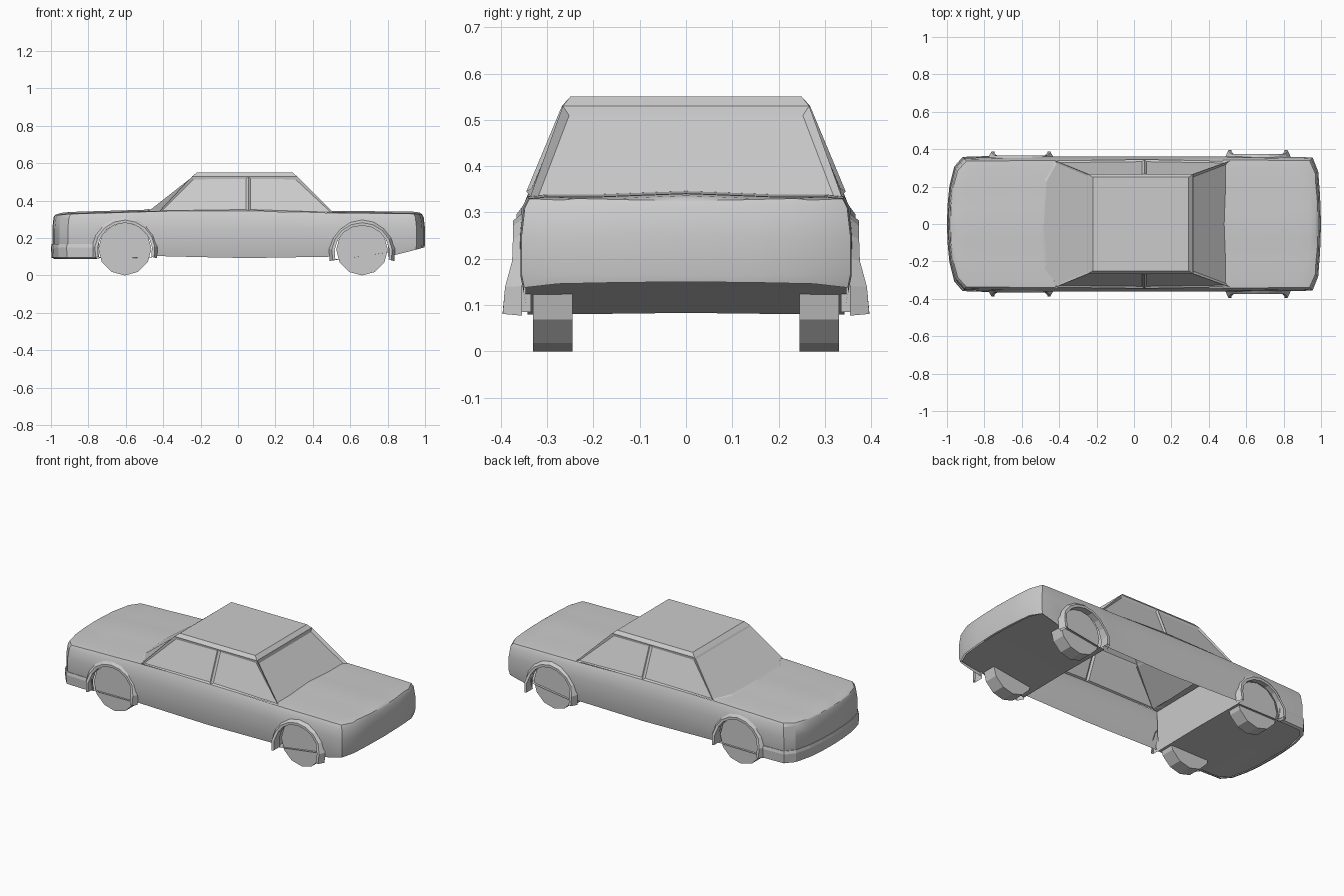
import bpy, bmesh
from math import cos, sin, radians

if "Cube" in bpy.data.objects:
    bpy.data.objects.remove(bpy.data.objects["Cube"])

ARCHES = [(-0.605, 0.135, 0.147), (0.663, 0.120, 0.148)]   # x, z, radius


def interp(table, x):
    """Piecewise linear lookup."""
    if x <= table[0][0]:
        return table[0][1]
    for (a, va), (b, vb) in zip(table, table[1:]):
        if x <= b:
            return va + (vb - va) * (x - a) / (b - a)
    return table[-1][1]


def make(name, verts, faces, mirror=True, smooth=False):
    me = bpy.data.meshes.new(name)
    me.from_pydata(verts, [], faces)
    bm = bmesh.new()
    bm.from_mesh(me)
    bmesh.ops.remove_doubles(bm, verts=bm.verts, dist=0.0005)
    bmesh.ops.recalc_face_normals(bm, faces=bm.faces)
    bm.to_mesh(me)
    bm.free()
    ob = bpy.data.objects.new(name, me)
    bpy.context.collection.objects.link(ob)
    if mirror:
        mod = ob.modifiers.new("Mirror", 'MIRROR')
        mod.use_axis = (False, True, False)
    if smooth:
        bpy.ops.object.select_all(action='DESELECT')
        ob.select_set(True)
        bpy.context.view_layer.objects.active = ob
        bpy.ops.object.shade_smooth_by_angle(angle=radians(25))
    return ob


def strips(rows):
    """Join equal-length rows of points into quads."""
    n = len(rows[0])
    verts = [p for r in rows for p in r]
    faces = [(j * n + i, j * n + i + 1, (j + 1) * n + i + 1, (j + 1) * n + i)
             for j in range(len(rows) - 1) for i in range(n - 1)]
    return verts, faces


# Lookup curves: half width, bottom edge, top edge, side tuck-in by height
WIDTH = [(-0.91, .352), (-0.6, .36), (0.6, .362), (0.955, .355)]
BOTTOM = [(-1, .095), (-.75, .09), (-.44, .105), (0, .092), (.48, .10), (.82, .10), (1, .15)]
TOP = [(-1, .318), (-.93, .328), (-.45, .342), (0, .345), (.48, .335), (.95, .33), (1, .325)]
TUCK = [(.09, .015), (.165, 0), (.25, 0), (.31, .007), (.335, .02)]

# Body plan outline (half), with wheel arches cut into the lower edge
front = [(-.993, 0), (-.99, .1), (-.98, .2), (-.955, .3), (-.91, .352), (-.82, .355)]
rear = [(.9, .358), (.955, .355), (.985, .28), (.995, .15), (1, 0)]
plan = [(x, y, interp(BOTTOM, x)) for x, y in front]
for k, (cx, cz, r) in enumerate(ARCHES):
    plan.append((cx - r, interp(WIDTH, cx - r), interp(BOTTOM, cx - r)))
    for i in range(9):
        a = radians(180 - 22.5 * i)
        x = cx + r * cos(a)
        plan.append((x, interp(WIDTH, x), cz + r * sin(a)))
    plan.append((cx + r, interp(WIDTH, cx + r), interp(BOTTOM, cx + r)))
    if k == 0:
        plan += [(x, .36, interp(BOTTOM, x)) for x in (-.2, .055, .3, .47)]
plan += [(x, y, interp(BOTTOM, x)) for x, y in rear]


def tucked(x, y, z):
    t = interp(TUCK, z)
    return (x * (1 - t), y * (1 - t / 0.36), z)


rows = [[], [], [], [], []]
for x, y, zb in plan:
    zs = (zb, max(.165, zb + .004), max(.25, zb + .008), .31, interp(TOP, x))
    for row, z in zip(rows, zs):
        row.append(tucked(x, y, z))
make("body_sides", *strips(rows), smooth=True)

# Hood and trunk decks, crowned at the centre line
edge = rows[-1]


def deck(name, pts):
    lines = [[(x, y * f, z + c * min(1, y / .3)) for x, y, z in pts]
             for f, c in ((1, 0), (.88, .004), (.55, .004), (.25, .008), (0, .011))]
    make(name, *strips(lines), smooth=True)


deck("hood", [p for p in edge if p[0] < -.48] + [(-.46, .34, .341), (-.42, .34, .342)])
deck("trunk_lid", [(.475, .342, .335)] + [p for p in edge if p[0] > .48])


# Floor pans under both ends, each rising into a bulkhead at the cabin
def pan(name, pts, cabin_x, top):
    x, y, z = pts[-1]
    pts = pts + [(cabin_x, .34, top)]
    make(name, *strips([pts, [(x, 0, z + .004) for x, y, z in pts]]))


pan("front_floor", [(x * .988, y * .97, .093) for x, y in front] + [(-.46, .342, .095)], -.45, .34)
pan("rear_floor", [(x * .988, y * .97, interp([(.5, .079), (1, .15)], x)) for x, y in rear[::-1]]
    + [(.5, .342, .079)], .5, .33)

# Wrap-around bumper on the hood end
bump = [(x, y) for x, y in front] + [(-.76, .357)]
lines = []
for z, out in ((.088, -.012), (.095, .004), (.15, .007), (.168, .003), (.168, -.01)):
    lines.append([(x * (1 + out), y * (1 + out / .36), z) for x, y in bump])
make("front_bumper", *strips(lines))

# Flared wheel arch lips
for k, (cx, cz, r) in enumerate(ARCHES):
    lines = [[], [], [], []]
    for i in range(11):
        a = radians(-14 + 20.8 * i)
        low = max(0, 1 - max(0, sin(a)) * 2)
        y = (.366, .374)[k] + .022 * low
        for line, (rr, yy) in zip(lines, ((r + .03, .354), (r + .014, y), (r - .001, y), (r - .001, .335))):
            line.append((cx + rr * cos(a), yy, cz + rr * sin(a)))
    make(("front", "rear")[k] + "_arch_lip", *strips(lines))

# Cabin: base, drip-rail and roof outlines, with panes inset into the frames
base = [(-.42, .338, .343), (.055, .345, .345), (.51, .336, .335)]
rail = [(-.245, .266, .53), (.055, .268, .53), (.315, .266, .53)]
roof = [(-.22, .25, .55), (.055, .25, .55), (.292, .25, .55)]
screen = [(-.48, .23, .346), (-.495, 0, .350)]
bm = bmesh.new()


def verts_of(pts, s):
    return [bm.verts.new((x, y * s, z)) for x, y, z in pts]


L = [verts_of(p, 1) for p in (base, rail, roof)]
R = [verts_of(p, -1) for p in (base, rail, roof)]
sl, sr = verts_of(screen[:1], 1)[0], verts_of(screen[:1], -1)[0]
sc = bm.verts.new(screen[1])
side_panes = []
for S in (L, R):
    for i in (0, 1):
        side_panes.append(bm.faces.new((S[0][i], S[0][i + 1], S[1][i + 1], S[1][i])))
        bm.faces.new((S[1][i], S[1][i + 1], S[2][i + 1], S[2][i]))
for i in (0, 2):
    bm.faces.new((L[1][i], L[2][i], R[2][i], R[1][i]))
for i in (0, 1):
    bm.faces.new((L[2][i], L[2][i + 1], R[2][i + 1], R[2][i]))
windshield = bm.faces.new((L[0][0], sl, sc, sr, R[0][0], R[1][0], L[1][0]))
back_glass = bm.faces.new((L[0][2], L[1][2], R[1][2], R[0][2]))
bmesh.ops.recalc_face_normals(bm, faces=bm.faces)
if windshield.normal.x > 0:
    bmesh.ops.reverse_faces(bm, faces=bm.faces)
bmesh.ops.inset_individual(bm, faces=side_panes, thickness=.016, depth=-.008)
bmesh.ops.inset_individual(bm, faces=[windshield], thickness=.014, depth=-.003)
bmesh.ops.inset_individual(bm, faces=[back_glass], thickness=.022, depth=-.012)
me = bpy.data.meshes.new("cabin")
bm.to_mesh(me)
bm.free()
bpy.context.collection.objects.link(bpy.data.objects.new("cabin", me))

# Twelve-sided wheels
for k, (cx, r) in enumerate(((-.605, .142), (.663, .138))):
    ring = [(cx + r * sin(radians(30 * i)), r - r * cos(radians(30 * i))) for i in range(12)]
    v = [(x, y, z) for y in (.245, .33) for x, z in ring]
    f = [tuple(range(12)), tuple(range(12, 24))]
    f += [(i, (i + 1) % 12, 12 + (i + 1) % 12, 12 + i) for i in range(12)]
    make(("front", "rear")[k] + "_wheels", v, f)
